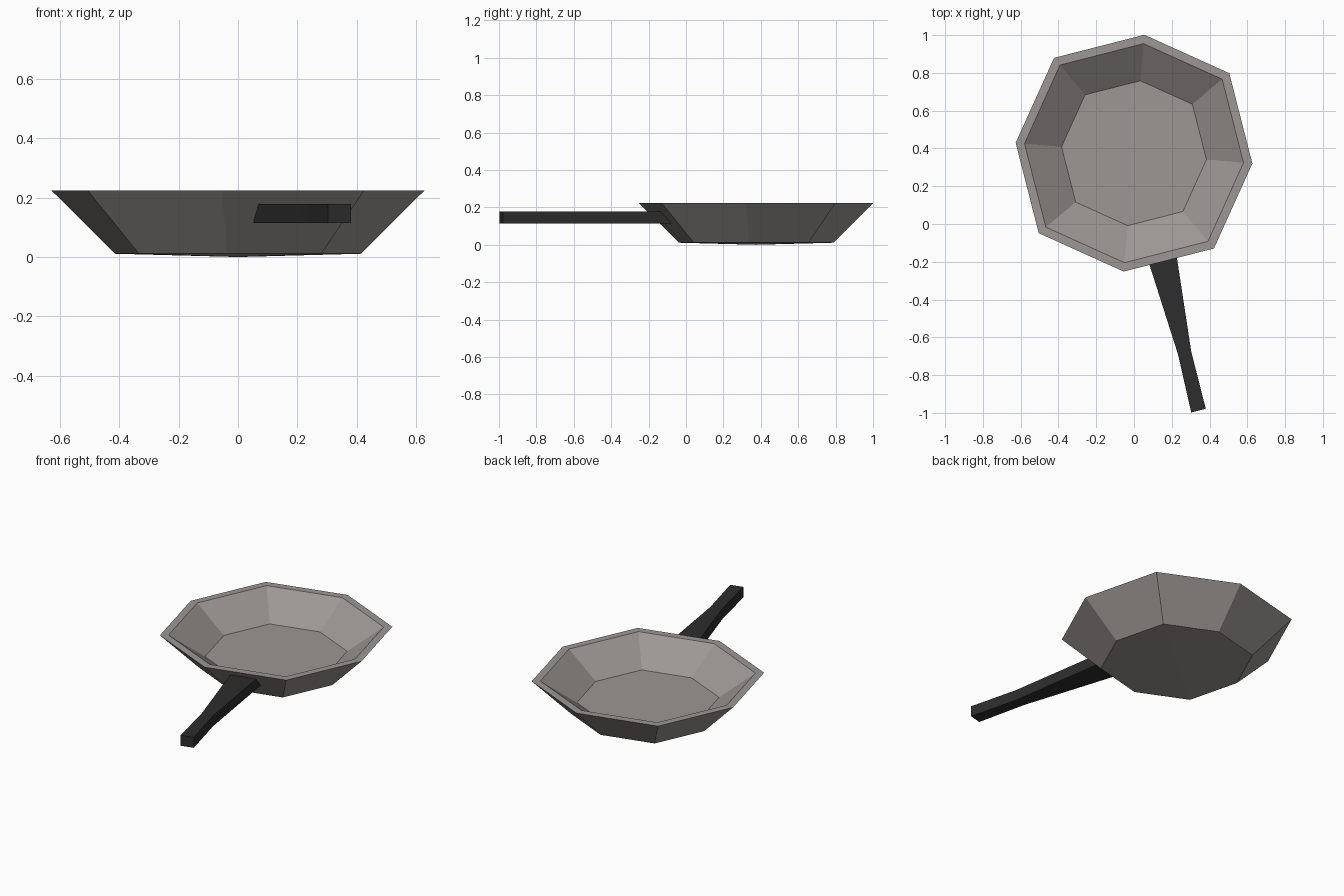
import bpy, bmesh, math

if "Cube" in bpy.data.objects:
    bpy.data.objects.remove(bpy.data.objects["Cube"])

def material(name, rgb):
    m = bpy.data.materials.new(name)
    m.diffuse_color = (*rgb, 1)
    m.use_nodes = True
    m.node_tree.nodes["Principled BSDF"].inputs["Base Color"].default_value = m.diffuse_color
    return m

def finish(bm, name, mat):
    bmesh.ops.recalc_face_normals(bm, faces=bm.faces)
    me = bpy.data.meshes.new(name)
    bm.to_mesh(me)
    bm.free()
    me.materials.append(mat)
    ob = bpy.data.objects.new(name, me)
    bpy.context.collection.objects.link(ob)

steel = material("warm grey metal", (0.33, 0.31, 0.295))
black = material("black handle", (0.026, 0.026, 0.026))

# Pan: eight-sided bowl, corners alternate between two radii
CENTRE_Y = 0.375
profile = [(0.415, 0.011), (0.629, 0.223), (0.582, 0.223), (0.385, 0.08)]
bm = bmesh.new()
rings = []
for r, z in profile:
    ring = []
    for k in range(8):
        a = math.radians(-5 + 45 * k)
        rr = r * (1.047 if k % 2 else 1.0)
        ring.append(bm.verts.new((rr * math.cos(a), CENTRE_Y + rr * math.sin(a), z)))
    rings.append(ring)
for lo, hi in zip(rings, rings[1:]):
    for k in range(8):
        n = (k + 1) % 8
        bm.faces.new((lo[k], lo[n], hi[n], hi[k]))
bm.faces.new(rings[-1])                      # cooking floor
base = bm.verts.new((0, CENTRE_Y, 0))        # slightly bulging underside
for k in range(8):
    bm.faces.new((rings[0][(k + 1) % 8], rings[0][k], base))
finish(bm, "pan", steel)

# Handle: tapered bar in two sections, (left xy, right xy) from pan to tip
stations = [((0.053, -0.125), (0.212, -0.08)),
            ((0.233, -0.69), (0.303, -0.675)),
            ((0.303, -0.998), (0.38, -0.978))]
Z0, Z1 = 0.114, 0.179
bm = bmesh.new()
loops = [[bm.verts.new((*p, z)) for p, z in ((l, Z0), (r, Z0), (r, Z1), (l, Z1))]
         for l, r in stations]
for a, b in zip(loops, loops[1:]):
    for k in range(4):
        n = (k + 1) % 4
        bm.faces.new((a[k], a[n], b[n], b[k]))
bm.faces.new(loops[0])
bm.faces.new(loops[-1])
finish(bm, "handle", black)
